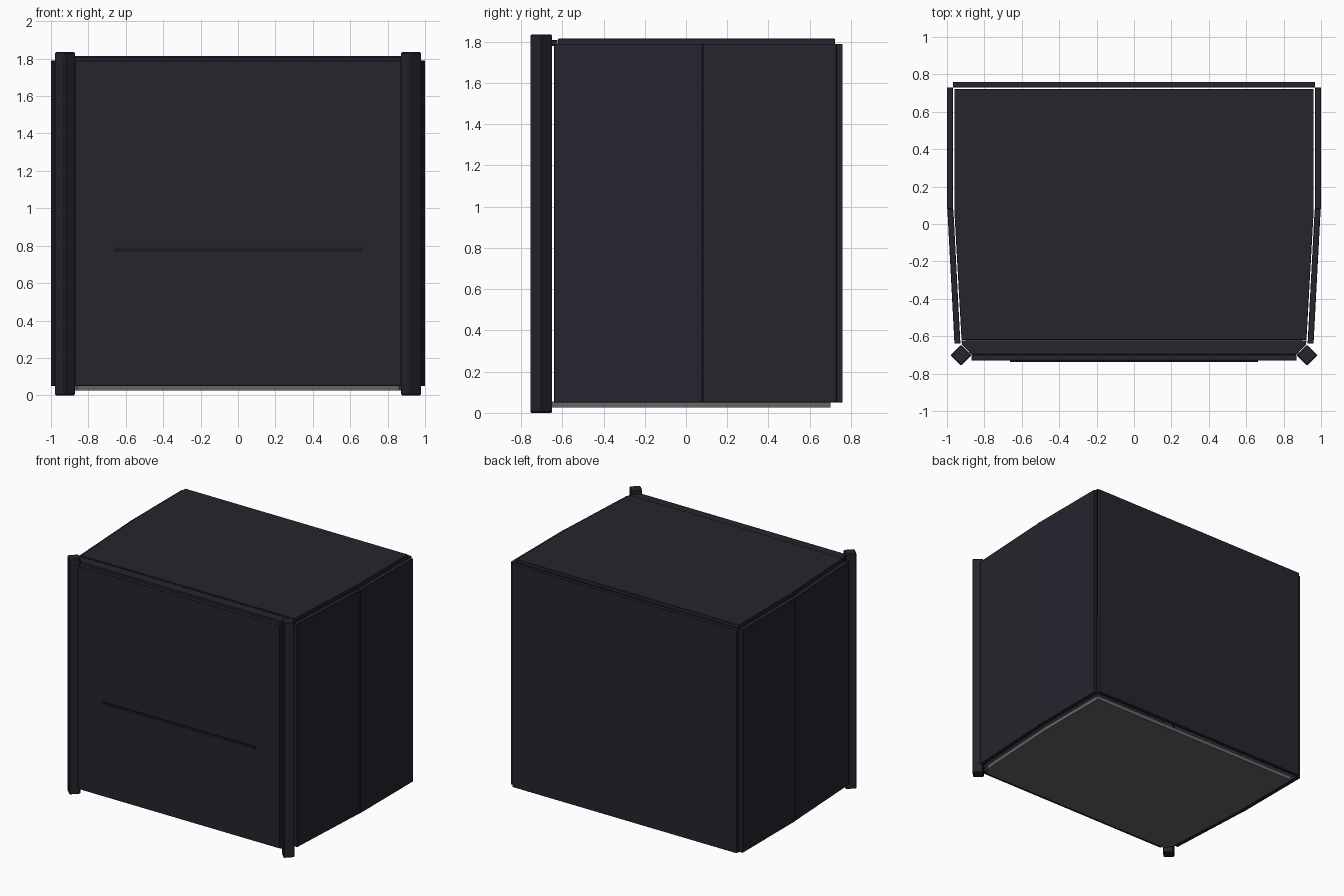
import bpy, bmesh, math
from mathutils import Matrix

if "Cube" in bpy.data.objects:
    bpy.data.objects.remove(bpy.data.objects["Cube"])


def material(name, rgb):
    m = bpy.data.materials.new(name)
    m.diffuse_color = (*rgb, 1)
    m.use_nodes = True
    m.node_tree.nodes["Principled BSDF"].inputs["Base Color"].default_value = m.diffuse_color
    return m


DARK = material("dark blue grey", (0.018, 0.018, 0.027))
BLACK = material("near black", (0.010, 0.010, 0.015))
GREY = material("mid grey", (0.13, 0.13, 0.13))


def finish(name, bm, mat, bevel=0.0):
    bmesh.ops.recalc_face_normals(bm, faces=bm.faces)
    me = bpy.data.meshes.new(name)
    bm.to_mesh(me)
    bm.free()
    me.materials.append(mat)
    ob = bpy.data.objects.new(name, me)
    bpy.context.collection.objects.link(ob)
    if bevel:
        b = ob.modifiers.new("edge", "BEVEL")
        b.width = bevel
        b.segments = 1
    return ob


def prism(name, outline, z0, z1, mat, bevel=0.0):
    """Extrude a plan outline from z0 to z1."""
    bm = bmesh.new()
    f = bm.faces.new([bm.verts.new((x, y, z0)) for x, y in outline])
    top = bmesh.ops.extrude_face_region(bm, geom=[f])["geom"]
    bmesh.ops.translate(bm, vec=(0, 0, z1 - z0),
                        verts=[v for v in top if isinstance(v, bmesh.types.BMVert)])
    return finish(name, bm, mat, bevel)


def mirrored(half):
    """Full outline from its right half, listed back to front."""
    return half + [(-x, y) for x, y in reversed(half)]


# side panels in two sections, and the turned corner posts
for s, side in ((1, "right"), (-1, "left")):
    prism(side + "_rear_panel",
          [(s * x, y) for x, y in ((0.968, 0.73), (1.0, 0.73), (1.0, 0.08), (0.968, 0.08))],
          0.05, 1.79, DARK, 0.002)
    prism(side + "_front_panel",
          [(s * x, y) for x, y in ((0.966, 0.08), (0.998, 0.08), (0.96, -0.64), (0.928, -0.64))],
          0.05, 1.79, DARK, 0.002)
    bm = bmesh.new()
    bmesh.ops.create_cube(bm, size=1, matrix=Matrix.Translation((s * 0.925, -0.702, 0.9175))
                          @ Matrix.Rotation(math.radians(45), 4, 'Z')
                          @ Matrix.Diagonal((0.08, 0.08, 1.835, 1)))
    finish(side + "_corner_post", bm, DARK, 0.006)

# back and front panels
prism("back_panel", mirrored([(0.968, 0.76), (0.968, 0.73)]), 0.05, 1.79, DARK, 0.002)
prism("front_panel", mirrored([(0.87, -0.698), (0.87, -0.73)]), 0.05, 1.79, DARK, 0.002)

# thin handle strip across the front
prism("handle_strip", mirrored([(0.663, -0.729), (0.663, -0.737)]), 0.767, 0.79, BLACK)

# top panel with its front trim
prism("top_panel", mirrored([(0.961, 0.722), (0.961, 0.08), (0.922, -0.62)]),
      1.785, 1.815, DARK, 0.002)
prism("top_front_trim", mirrored([(0.922, -0.622), (0.92, -0.645), (0.87, -0.697)]),
      1.78, 1.808, DARK, 0.002)

# grey base plate
prism("base_plate", mirrored([(0.94, 0.70), (0.94, 0.08), (0.90, -0.62), (0.86, -0.68)]),
      0.025, 0.055, GREY)
